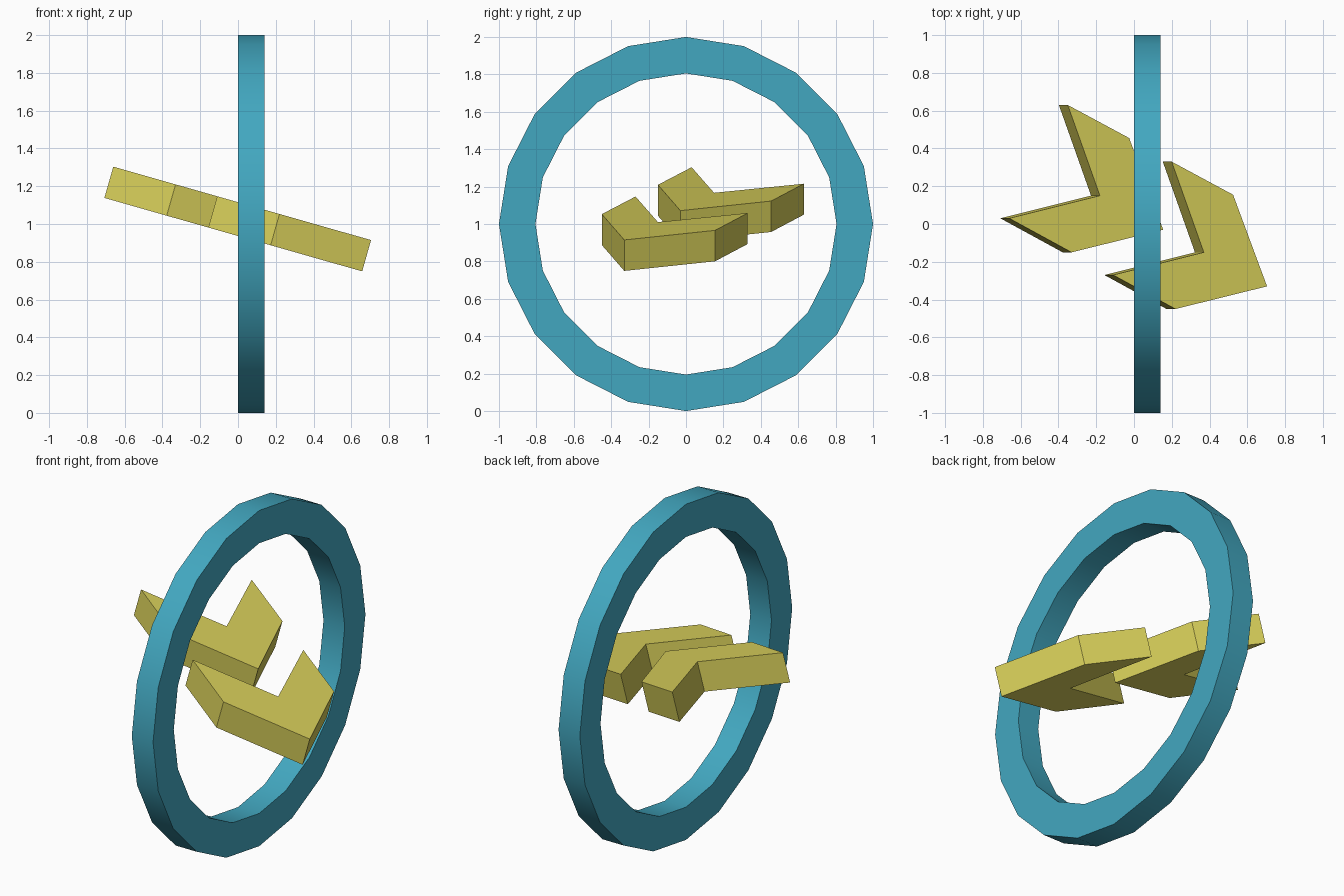
import bpy, bmesh
from math import sin, cos, pi, radians

if "Cube" in bpy.data.objects:
    bpy.data.objects.remove(bpy.data.objects["Cube"])


def material(name, color):
    mat = bpy.data.materials.new(name)
    mat.diffuse_color = (*color, 1)
    mat.use_nodes = True
    mat.node_tree.nodes["Principled BSDF"].inputs["Base Color"].default_value = mat.diffuse_color
    return mat


def make_object(name, bm, mat):
    bmesh.ops.recalc_face_normals(bm, faces=bm.faces)
    mesh = bpy.data.meshes.new(name)
    bm.to_mesh(mesh)
    bm.free()
    mesh.materials.append(mat)
    obj = bpy.data.objects.new(name, mesh)
    bpy.context.collection.objects.link(obj)
    return obj


teal = material("teal", (0.055, 0.39, 0.53))
yellow = material("yellow", (0.67, 0.61, 0.10))

# Upright ring: rectangular section swept round the x axis in 20 steps
SIDES = 20
section = [(0.0, 1.0), (0.14, 1.0), (0.14, 0.805), (0.0, 0.805)]
bm = bmesh.new()
loops = []
for i in range(SIDES):
    a = 2 * pi * i / SIDES
    loops.append([bm.verts.new((x, r * sin(a), 1 + r * cos(a))) for x, r in section])
for i in range(SIDES):
    p, q = loops[i], loops[(i + 1) % SIDES]
    for j in range(4):
        k = (j + 1) % 4
        bm.faces.new((p[j], p[k], q[k], q[j]))
ring = make_object("ring", bm, teal)
bpy.context.view_layer.objects.active = ring
ring.select_set(True)
bpy.ops.object.shade_smooth_by_angle(angle=radians(30))

# Two matching arrow blocks lying in one tilted plane
THICK = 0.172
outline = [(0.183, 0.33), (0.521, 0.155), (0.708, -0.33),
           (0.204, -0.45), (-0.139, -0.27), (0.360, -0.15)]
for name, dx, dy in (("front_arrow", 0, 0), ("back_arrow", -0.572, 0.30)):
    bm = bmesh.new()
    face = bm.faces.new([bm.verts.new((x + dx, y + dy, -THICK / 2)) for x, y in outline])
    ext = bmesh.ops.extrude_face_region(bm, geom=[face], use_keep_orig=True)
    top = [v for v in ext["geom"] if isinstance(v, bmesh.types.BMVert)]
    bmesh.ops.translate(bm, verts=top, vec=(0, 0, THICK))
    arrow = make_object(name, bm, yellow)
    arrow.location = (0, 0, 1.026)
    arrow.rotation_euler = (0, radians(15.9), 0)
